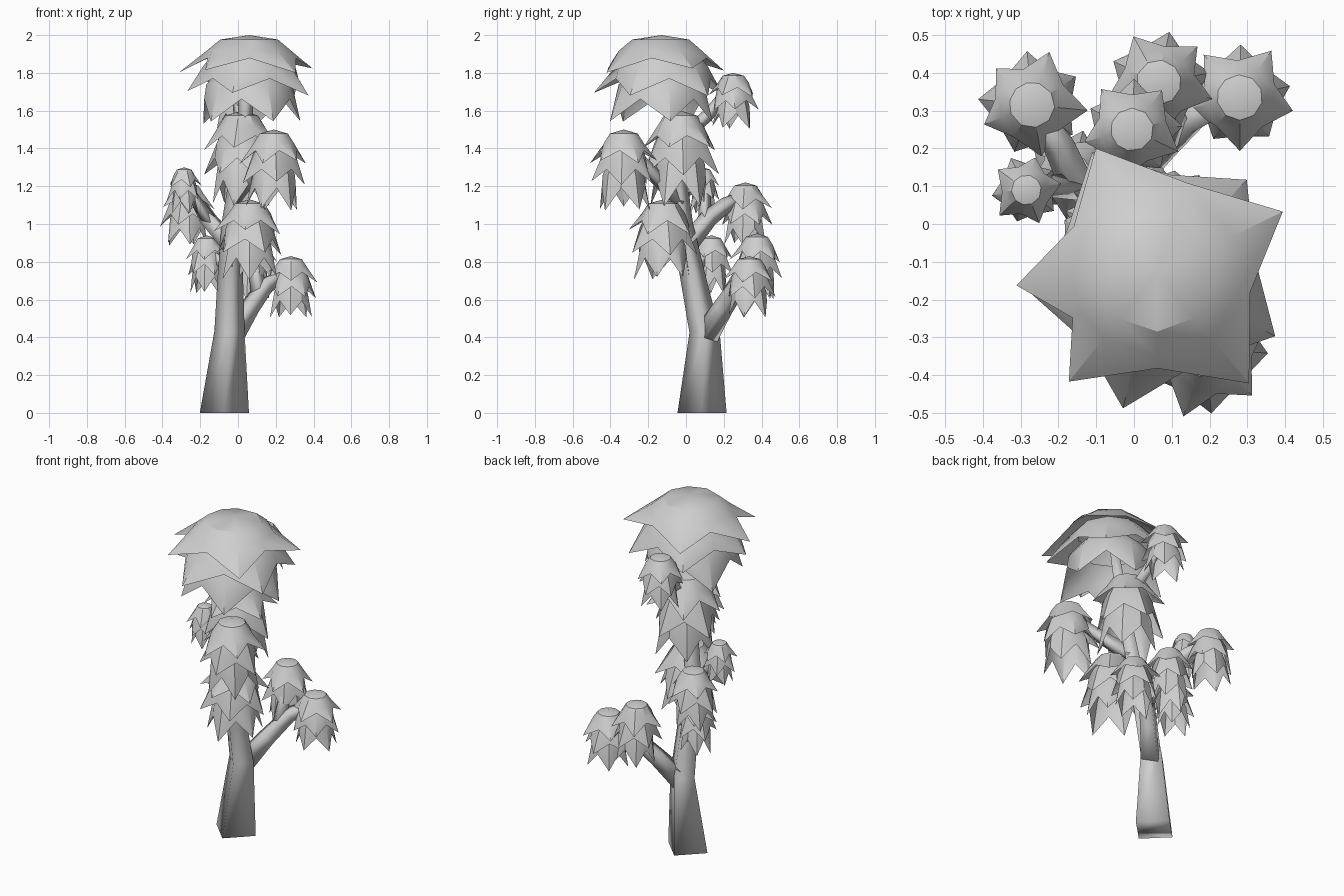
import bpy, bmesh, math, random
from mathutils import Vector

if "Cube" in bpy.data.objects:
    bpy.data.objects.remove(bpy.data.objects["Cube"])

random.seed(11)
grey = bpy.data.materials.new("pale_grey")
grey.diffuse_color = (0.62, 0.62, 0.62, 1)
grey.use_nodes = True
grey.node_tree.nodes["Principled BSDF"].inputs["Base Color"].default_value = grey.diffuse_color


def finish(name, bm, angle):
    me = bpy.data.meshes.new(name)
    bm.to_mesh(me)
    bm.free()
    me.materials.append(grey)
    ob = bpy.data.objects.new(name, me)
    bpy.context.collection.objects.link(ob)
    bpy.ops.object.select_all(action='DESELECT')
    ob.select_set(True)
    bpy.context.view_layer.objects.active = ob
    bpy.ops.object.shade_smooth_by_angle(angle=math.radians(angle))


def limb(name, points):
    """Tapered, softly shaded four-sided limb through (x, y, z, radius)."""
    bm = bmesh.new()
    pos = [Vector(p[:3]) for p in points]
    rings = []
    for i, p in enumerate(pos):
        t = (pos[min(i + 1, len(pos) - 1)] - pos[max(i - 1, 0)]).normalized()
        if i == 0 and p.z == 0:
            t = Vector((0, 0, 1))         # level foot
        u = (Vector((1, 0, 0)) - t * t.x).normalized()
        v = t.cross(u)
        r = points[i][3]
        rings.append([bm.verts.new(p + d * r) for d in (u, v, -u, -v)])
    for a, b in zip(rings, rings[1:]):
        for j in range(4):
            k = (j + 1) % 4
            bm.faces.new((a[j], a[k], b[k], b[j]))
    bm.faces.new(rings[0][::-1])
    bm.faces.new(rings[-1])
    finish(name, bm, 120)


# Each skirt: plain rings, then valley and tip, as (radius, height) fractions
SKIRTS = [
    ([(0.43, 0.95), (0.62, 0.83)], (0.70, 0.74), (1.02, 0.57)),
    ([(0.52, 0.80), (0.68, 0.66)], (0.73, 0.51), (0.97, 0.31)),
    ([(0.50, 0.58), (0.64, 0.44)], (0.67, 0.28), (0.80, 0.0)),
]


def foliage(name, x, y, top, bottom, radius, tips=None):
    """Domed cap with drooping pointed skirts, layered under each other."""
    bm = bmesh.new()
    h = top - bottom
    turn = random.uniform(0, 72)
    for k, (rings, valley, tip) in enumerate(SKIRTS):
        angles = tips[k] if tips else [
            turn + 36 * k + 72 * i + random.uniform(-9, 9) for i in range(5)]
        spokes = []                       # alternating tip and valley spokes
        for i, a in enumerate(angles):
            gap = (angles[(i + 1) % 5] - a) % 360
            spokes += [(a, True), (a + gap / 2, False)]
        cols = []
        for a, is_tip in spokes:
            c, s = math.cos(math.radians(a)), math.sin(math.radians(a))
            r1, f1 = tip if is_tip else valley
            if is_tip:
                r1 *= random.uniform(0.95, 1.06)
                f1 += random.uniform(0, 0.06)
            cols.append([bm.verts.new((x + c * r * radius, y + s * r * radius,
                                       bottom + f * h))
                         for r, f in rings + [(r1, f1)]])
        apex = bm.verts.new((x, y, top)) if k == 0 else None
        for i, a in enumerate(cols):
            b = cols[(i + 1) % len(cols)]
            if apex:
                bm.faces.new((apex, a[0], b[0]))
            for j in range(len(a) - 1):
                bm.faces.new((a[j], a[j + 1], b[j + 1], b[j]))
    finish(name, bm, 32)


# Trunk leaning forward to the crown
limb("trunk", [(-.072, .085, 0, .13), (-.045, .098, .43, .08),
               (-.04, .03, .75, .066), (-.03, -.02, 1.0, .057),
               (.01, -.05, 1.3, .047), (.04, -.08, 1.6, .04),
               (.05, -.12, 1.86, .03)])

# Branches
limb("low_back_branch", [(-.04, .10, .40, .07), (.06, .195, .555, .055),
                         (.15, .28, .68, .048), (.27, .33, .75, .03)])
limb("low_back_twig", [(.11, .24, .64, .045), (.08, .36, .86, .028)])
limb("left_branch", [(-.03, .0, .88, .055), (-.16, .12, 1.03, .048),
                     (-.2, .21, 1.1, .042), (-.27, .31, 1.15, .028)])
limb("left_upper_twig", [(-.14, .1, 1.0, .038), (-.24, .1, 1.15, .028),
                         (-.285, .09, 1.24, .018)])
limb("left_low_twig", [(-.04, .04, .74, .034), (-.16, .13, .88, .02)])
limb("front_low_twig", [(-.03, .0, .85, .042), (.05, -.12, 1.06, .025)])
limb("front_branch", [(-.01, -.03, 1.12, .045), (.1, -.19, 1.28, .036),
                      (.19, -.32, 1.43, .022)])
limb("back_upper_branch", [(.03, -.06, 1.42, .038), (.01, .12, 1.58, .033),
                           (-.01, .24, 1.74, .02)])

# Leaf clusters
foliage("crown_leaves", .06, -.13, 2.0, 1.53, .36,
        ((26, 116, 185, 231, 310), (46, 118, 190, 256, 332),
         (10, 80, 150, 225, 295)))
foliage("middle_leaves", .02, -.03, 1.6, 1.09, .205)
foliage("front_leaves", .19, -.33, 1.5, 1.07, .175)
foliage("front_low_leaves", .06, -.12, 1.13, .70, .185)
foliage("right_low_leaves", .28, .335, .83, .50, .14)
foliage("back_low_leaves", .065, .375, .95, .59, .138)
foliage("back_upper_leaves", -.005, .25, 1.8, 1.5, .132)
foliage("left_leaves", -.27, .315, 1.22, .88, .14)
foliage("left_small_leaves", -.285, .09, 1.3, 1.05, .092)
foliage("left_low_leaves", -.165, .135, .94, .63, .115)
